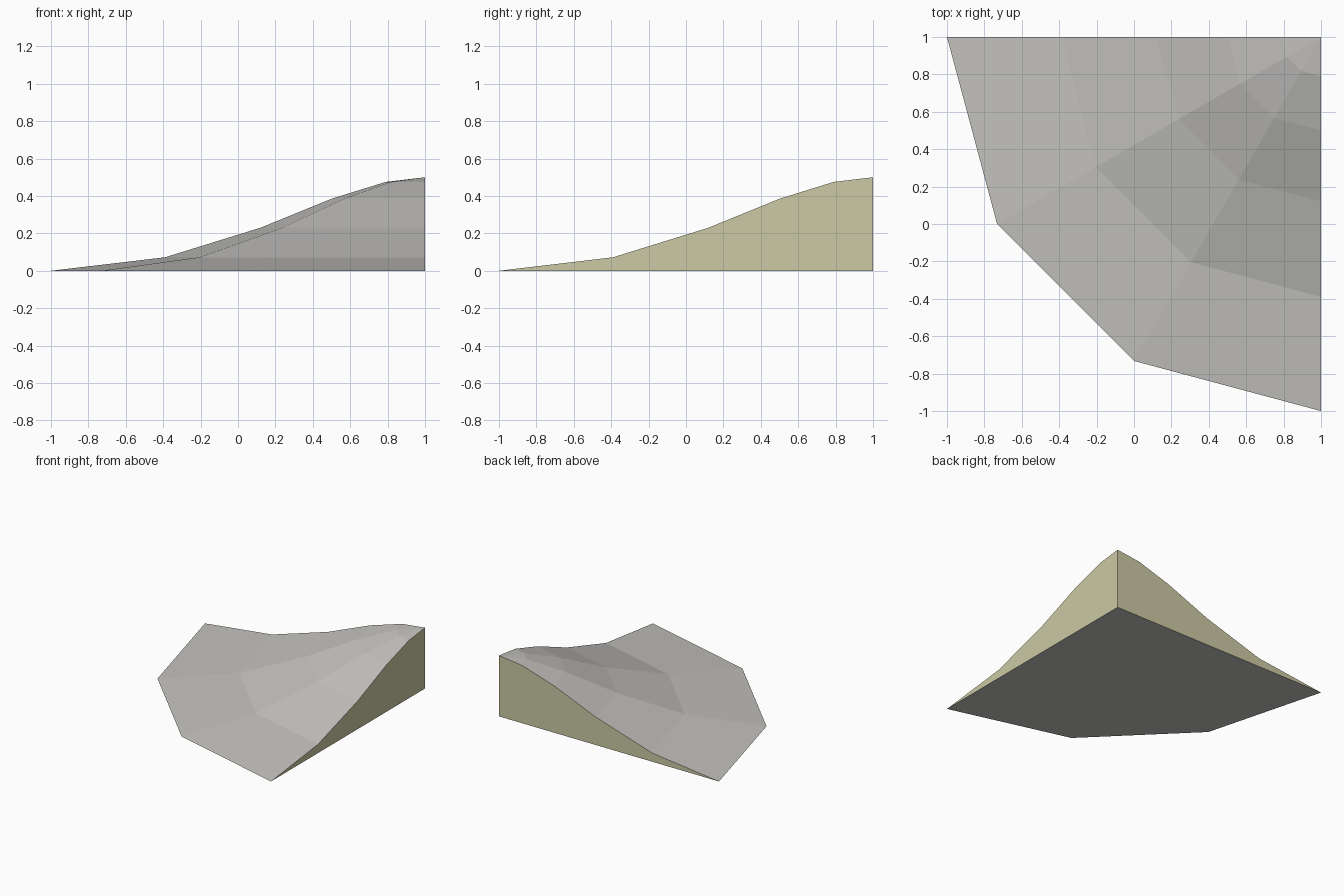
import bpy
import bmesh
from math import cos, sin, radians

cube = bpy.data.objects.get("Cube")
if cube:
    bpy.data.objects.remove(cube, do_unlink=True)


def make_material(name, rgb):
    mat = bpy.data.materials.new(name)
    mat.use_nodes = True
    colour = (*rgb, 1.0)
    mat.diffuse_color = colour
    mat.node_tree.nodes["Principled BSDF"].inputs["Base Color"].default_value = colour
    return mat


slope_grey = make_material("slope grey", (0.554, 0.546, 0.522))
wall_khaki = make_material("wall khaki", (0.604, 0.587, 0.374))

# Slope profile: distance from the tall corner, and height
profile = [(2.0, 0.0), (1.39, 0.072), (0.88, 0.23), (0.5, 0.385), (0.21, 0.475)]
corner, top = 1.0, 0.5
angles = [radians(a) for a in (180, 210, 240, 270)]

bm = bmesh.new()
apex = bm.verts.new((corner, corner, top))
foot = bm.verts.new((corner, corner, 0))
spokes = [[bm.verts.new((corner + r * cos(a), corner + r * sin(a), z))
           for r, z in profile] for a in angles]

# Faceted slope, a quarter turn around the tall corner
for left, right in zip(spokes, spokes[1:]):
    for i in range(len(profile) - 1):
        bm.faces.new((left[i], right[i], right[i + 1], left[i + 1]))
    bm.faces.new((left[-1], right[-1], apex))

# Flat underside
bm.faces.new([foot] + [s[0] for s in reversed(spokes)])

# Two upright cut walls
for spoke in (spokes[0], spokes[-1]):
    wall = bm.faces.new([foot] + spoke + [apex])
    wall.material_index = 1

bmesh.ops.recalc_face_normals(bm, faces=bm.faces)
mesh = bpy.data.meshes.new("corner_slope")
bm.to_mesh(mesh)
bm.free()
mesh.materials.append(slope_grey)
mesh.materials.append(wall_khaki)
bpy.context.collection.objects.link(bpy.data.objects.new("corner_slope", mesh))
